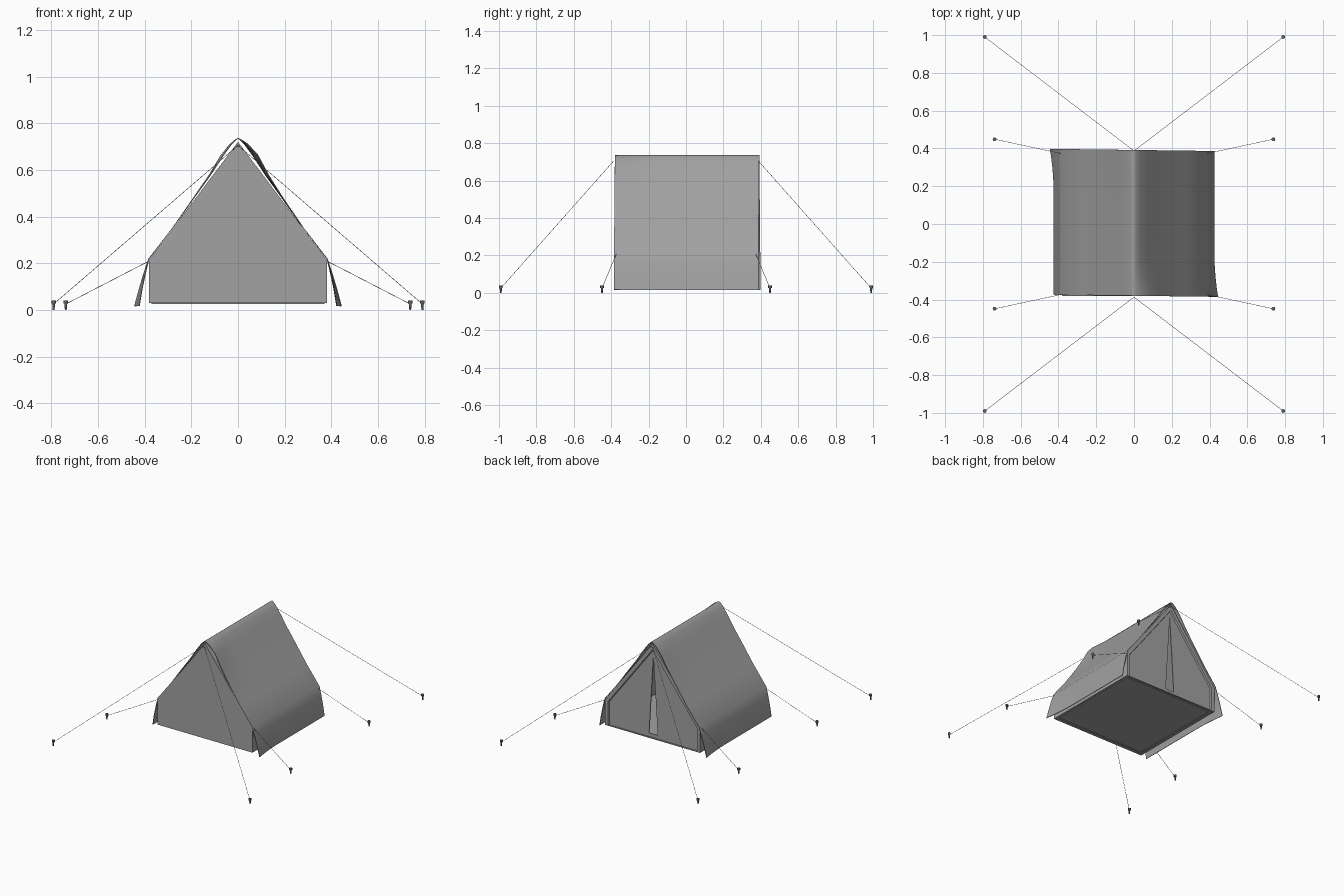
import bpy, bmesh
from mathutils import Vector

if "Cube" in bpy.data.objects:
    bpy.data.objects.remove(bpy.data.objects["Cube"])


def material(name, v):
    mat = bpy.data.materials.new(name)
    mat.diffuse_color = (v, v, v, 1)
    mat.use_nodes = True
    mat.node_tree.nodes["Principled BSDF"].inputs["Base Color"].default_value = mat.diffuse_color
    return mat


CANVAS, METAL = material("canvas", 0.36), material("dark_metal", 0.12)


def finish(name, bm, mat, thickness=0, offset=-1, smooth=0):
    bmesh.ops.recalc_face_normals(bm, faces=bm.faces)
    me = bpy.data.meshes.new(name)
    bm.to_mesh(me)
    bm.free()
    me.materials.append(mat)
    ob = bpy.data.objects.new(name, me)
    bpy.context.collection.objects.link(ob)
    bpy.context.view_layer.objects.active = ob
    ob.select_set(True)
    if thickness:
        mod = ob.modifiers.new("thickness", 'SOLIDIFY')
        mod.thickness = thickness
        mod.offset = offset
        bpy.ops.object.modifier_apply(modifier=mod.name)
    if smooth:
        bpy.ops.object.shade_smooth_by_angle(angle=smooth)
    ob.select_set(False)
    return ob


# Inner tent: house-shaped shell with a framed, recessed doorway wall at the back
def outline(inset):
    w, base, eave, top = 0.382 - inset, 0.03 + inset * 0.1, 0.213 - inset * 0.3, 0.72 - inset * 1.7
    return [(0, top), (w, eave), (w, base), (0, base), (-w, base), (-w, eave)]


bm = bmesh.new()


def ring(inset, y):
    return [bm.verts.new((x, y, z)) for x, z in outline(inset)]


def bridge(a, b):
    n = len(a)
    return [bm.faces.new((a[i], a[(i + 1) % n], b[(i + 1) % n], b[i])) for i in range(n)]


front, back = ring(0, -0.38), ring(0, 0.385)
border, panel = ring(0.026, 0.385), ring(0.03, 0.374)
bm.faces.new(front)
bridge(front, back)
bridge(back, border)
bridge(border, panel)
# Two door halves leave a tapering slit between them
slit_top = bm.verts.new((0, 0.374, 0.63))
slit_mid = bm.verts.new((0, 0.374, 0.06))
slit_r = bm.verts.new((0.035, 0.374, 0.06))
slit_l = bm.verts.new((-0.035, 0.374, 0.06))
bm.faces.new((panel[0], panel[1], panel[2], panel[3], slit_mid, slit_r, slit_top))
bm.faces.new((panel[0], panel[5], panel[4], panel[3], slit_mid, slit_l, slit_top))
finish("inner_tent", bm, CANVAS, 0.006)

# Groundsheet: raised rim lines seen from underneath
bm = bmesh.new()
bmesh.ops.create_cube(bm, size=1)
for v in bm.verts:
    v.co = Vector((v.co.x * 0.74, v.co.y * 0.735 + 0.002, 0.031 + v.co.z * 0.012))
bm.normal_update()
under = [f for f in bm.faces if f.normal.z < -0.9]
bmesh.ops.inset_region(bm, faces=under, thickness=0.022)
bmesh.ops.inset_region(bm, faces=under, thickness=0.006, depth=-0.004)
finish("groundsheet", bm, CANVAS)

# Fly sheet: draped roof, flared at two diagonally opposite corners
half = [(0, .734, 0), (.008, .73, .1), (.03, .708, .5), (.066, .658, .9), (.12, .575, .5),
        (.19, .478, .15), (.28, .35, .05), (.382, .219, 0), (.396, .16, .3), (.411, .09, .6),
        (.423, .016, 1)]
profile = [(-x, z, f) for x, z, f in half[:0:-1]] + half
bm = bmesh.new()
rows, N = [], 16
for j in range(N + 1):
    t = -1 + 2 * j / N
    row = []
    for x, z, f in profile:
        flare = 0
        if x * t < 0:
            flare = 0.02 * f * max(0, (abs(t) - 0.35) / 0.65) ** 2
            if z > 0.3 and x < 0:
                flare *= 0.4
        side = 1 if x > 0 else -1
        y = 0.006 + t * 0.386 - x * 0.013
        row.append(bm.verts.new((x + side * flare, y, z + flare * 0.4 * (z > 0.4))))
    rows.append(row)
for a, b in zip(rows, rows[1:]):
    for i in range(len(a) - 1):
        bm.faces.new((a[i], a[i + 1], b[i + 1], b[i]))
finish("fly_sheet", bm, CANVAS, 0.004, 0, 1.1)


# Guy ropes and tent pegs at all corners
def cone(name, p, q, r1, r2, sides):
    p, q = Vector(p), Vector(q)
    bm = bmesh.new()
    bmesh.ops.create_cone(bm, cap_ends=True, segments=sides, radius1=r1, radius2=r2, depth=(q - p).length)
    rot = (q - p).to_track_quat('Z', 'Y')
    for v in bm.verts:
        v.co = rot @ v.co + (p + q) / 2
    finish(name, bm, METAL if "peg" in name else CANVAS, smooth=1.1)


def rope_and_peg(name, start, px, py):
    cone(name + "_rope", start, (px, py, 0.025), 0.0012, 0.0012, 6)
    cone(name + "_peg", (px, py, 0), (px, py, 0.03), 0.004, 0.007, 10)
    cone(name + "_peg_head", (px, py, 0.027), (px, py, 0.04), 0.01, 0.01, 12)


for sx in (-1, 1):
    for sy in (-1, 1):
        rope_and_peg("ridge", (0, sy * 0.387, 0.705), sx * 0.79, sy * 0.99)
        rope_and_peg("eave", (sx * 0.38, sy * 0.372, 0.21), sx * 0.738, sy * 0.449)
